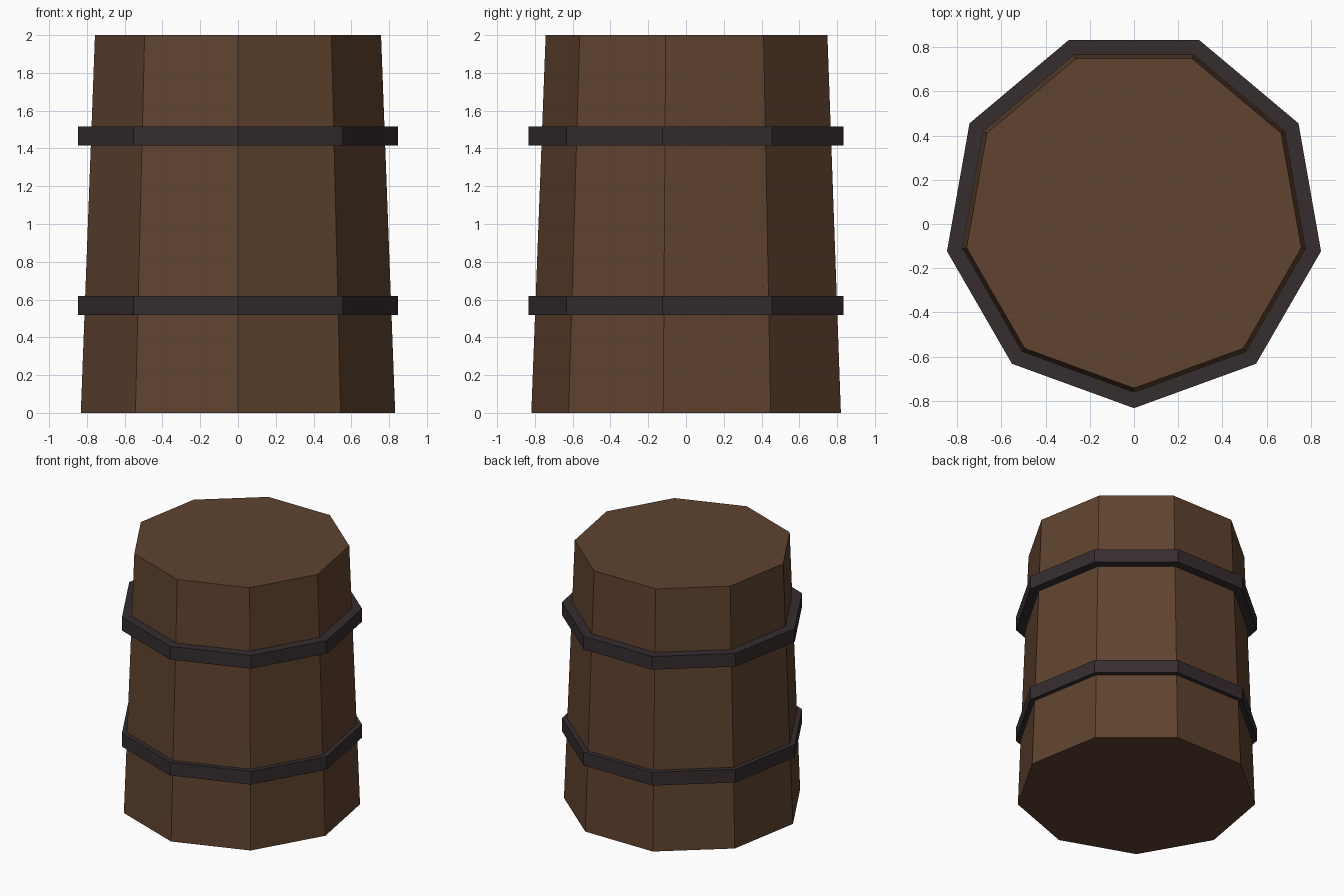
import bpy, bmesh, math

if "Cube" in bpy.data.objects:
    bpy.data.objects.remove(bpy.data.objects["Cube"])

SIDES = 9
SHIFT = 0.026  # centres the nine-sided outline front to back


def material(name, rgb):
    m = bpy.data.materials.new(name)
    m.diffuse_color = (*rgb, 1)
    m.use_nodes = True
    m.node_tree.nodes["Principled BSDF"].inputs["Base Color"].default_value = m.diffuse_color
    return m


wood = material("brown wood", (0.115, 0.056, 0.028))
iron = material("dark iron", (0.036, 0.026, 0.028))


def ring(bm, r, z):
    # one corner points to the front (-y)
    return [bm.verts.new((r * math.sin(a), SHIFT - r * math.cos(a), z))
            for a in (2 * math.pi * i / SIDES for i in range(SIDES))]


def lathe(name, profile, mat, closed):
    """Nine-sided solid; a closed profile gives a hoop, an open one gets caps."""
    bm = bmesh.new()
    rings = [ring(bm, r, z) for r, z in profile]
    pairs = list(zip(rings, rings[1:]))
    if closed:
        pairs.append((rings[-1], rings[0]))
    else:
        bm.faces.new(rings[0])
        bm.faces.new(rings[-1])
    for a, b in pairs:
        for i in range(SIDES):
            j = (i + 1) % SIDES
            bm.faces.new((a[i], a[j], b[j], b[i]))
    bmesh.ops.recalc_face_normals(bm, faces=bm.faces[:])
    me = bpy.data.meshes.new(name)
    bm.to_mesh(me)
    bm.free()
    me.materials.append(mat)
    ob = bpy.data.objects.new(name, me)
    bpy.context.collection.objects.link(ob)


# Tapered wooden body
R0, R1 = 0.845, 0.769
lathe("barrel_body", [(R0, 0), (R1, 2)], wood, False)

# Two iron hoops, their inner faces just inside the wood
for name, z in (("lower_hoop", 0.517), ("upper_hoop", 1.415)):
    inner = R0 + (R1 - R0) * (z + 0.1) / 2 - 0.01
    lathe(name, [(inner, z), (0.859, z), (0.859, z + 0.102), (inner, z + 0.102)],
          iron, True)
